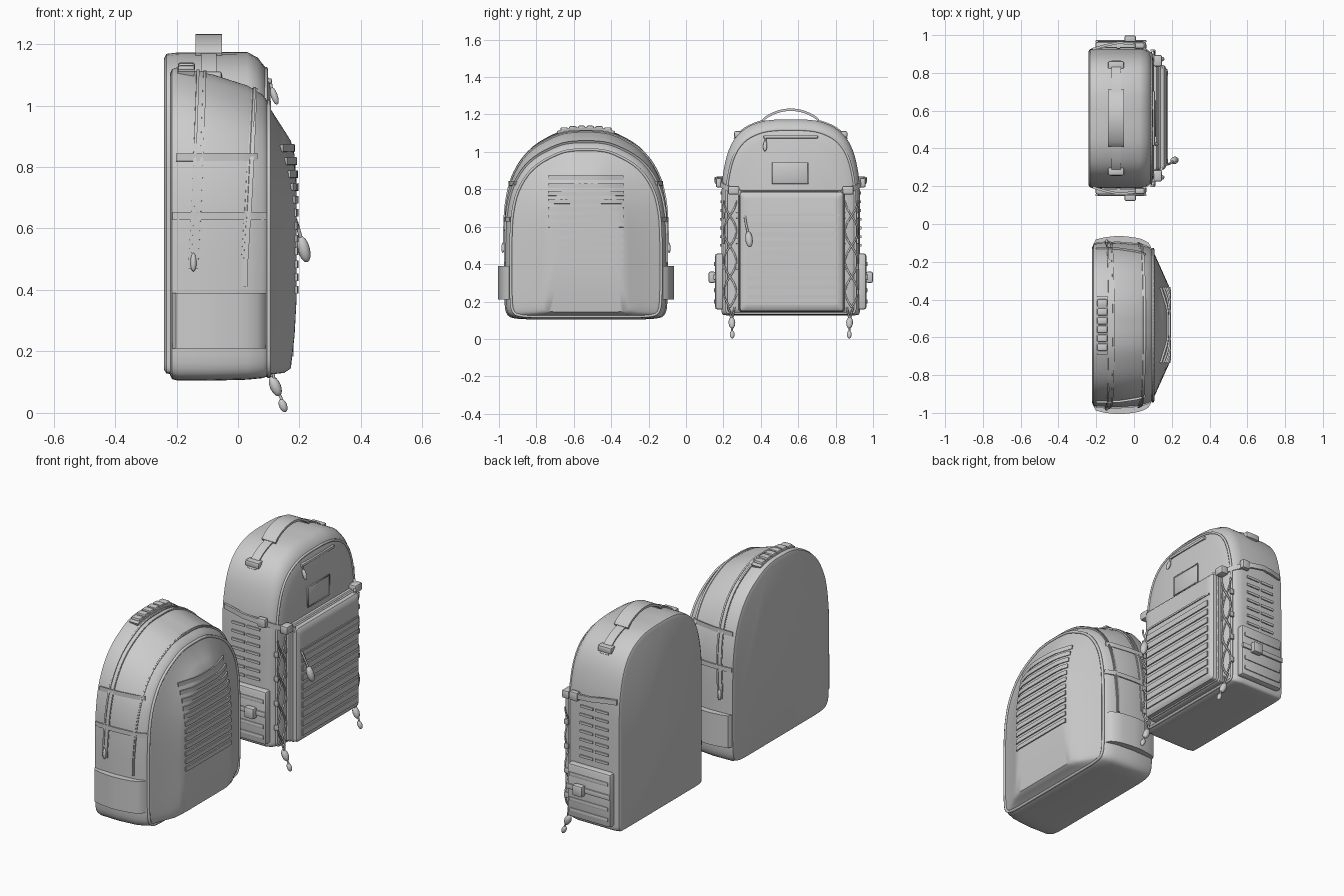
import bpy, bmesh, math
from mathutils import Vector as V
from mathutils.bvhtree import BVHTree

if "Cube" in bpy.data.objects:
    bpy.data.objects.remove(bpy.data.objects["Cube"])


def finish(name, bm, angle=40):
    bmesh.ops.recalc_face_normals(bm, faces=bm.faces[:])
    me = bpy.data.meshes.new(name)
    bm.to_mesh(me)
    for p in me.polygons:
        p.use_smooth = True
    me.set_sharp_from_angle(angle=math.radians(angle))
    ob = bpy.data.objects.new(name, me)
    bpy.context.collection.objects.link(ob)
    return ob


def outline(half, rounds=2):
    # corner-cut a half profile, then mirror it into a closed loop
    for _ in range(rounds):
        out = [half[0]]
        for (a, b), (c, d) in zip(half, half[1:]):
            out += [(a * .75 + c * .25, b * .75 + d * .25), (a * .25 + c * .75, b * .25 + d * .75)]
        half = out + [half[-1]]
    return half + [(-a, b) for a, b in half[-2:0:-1]]


def ring_pts(loop, cy, ring):
    x, w, z0, z1 = ring
    return [V((x, cy + a * w, z0 + b * (z1 - z0))) for a, b in loop]


def loft(name, loop, cy, rings):
    bm = bmesh.new()
    rs = [[bm.verts.new(p) for p in ring_pts(loop, cy, r)] for r in rings]
    n = len(loop)
    for r, q in zip(rs, rs[1:]):
        for i in range(n):
            bm.faces.new((r[i], r[(i + 1) % n], q[(i + 1) % n], q[i]))
    bm.faces.new(rs[0])
    bm.faces.new(rs[-1])
    bmesh.ops.recalc_face_normals(bm, faces=bm.faces[:])
    tree = BVHTree.FromBMesh(bm)
    finish(name, bm)
    bm.free()
    return tree


def drape(tree, origins, d):
    # project points onto a surface; d is a direction or a target function
    res = []
    for o in origins:
        hit = tree.ray_cast(V(o), (d(V(o)) if callable(d) else V(d)).normalized())
        if hit[0]:
            res.append((hit[0], hit[1]))
    return res


def strip(name, path, wd, w, t):
    # flat webbing: path of (point, normal), width along wd, thickness t (or t(k))
    bm, prev, wd = bmesh.new(), None, V(wd)
    for i, (p, n) in enumerate(path):
        th = t(i / (len(path) - 1)) if callable(t) else t
        cur = [bm.verts.new(p + wd * (s * w / 2) + n * h)
               for s, h in ((-1, -.006), (1, -.006), (1, th), (-1, th))]
        if prev:
            for k in range(4):
                bm.faces.new((prev[k], prev[(k + 1) % 4], cur[(k + 1) % 4], cur[k]))
        else:
            bm.faces.new(cur)
        prev = cur
    bm.faces.new(prev)
    finish(name, bm)


def box(name, c, size, bevel=.006):
    bm = bmesh.new()
    bmesh.ops.create_cube(bm, size=1)
    for v in bm.verts:
        v.co = V(c) + V([a * b for a, b in zip(v.co, size)])
    bmesh.ops.bevel(bm, geom=bm.edges[:], offset=bevel, segments=2, affect='EDGES', profile=.5)
    finish(name, bm)


def tube(name, pts, r, closed=False):
    cu = bpy.data.curves.new(name, 'CURVE')
    cu.dimensions, cu.bevel_depth, cu.bevel_resolution, cu.use_fill_caps = '3D', r, 1, True
    sp = cu.splines.new('POLY')
    sp.points.add(len(pts) - 1)
    for q, p in zip(sp.points, pts):
        q.co = (*p, 1)
    sp.use_cyclic_u = closed
    bpy.context.collection.objects.link(bpy.data.objects.new(name, cu))


def lobe(name, a, b, r):
    a, b = V(a), V(b)
    bm = bmesh.new()
    bmesh.ops.create_uvsphere(bm, u_segments=12, v_segments=8, radius=1)
    q = (b - a).to_track_quat('Z', 'Y')
    for v in bm.verts:
        v.co = (a + b) / 2 + q @ V((v.co.x * r, v.co.y * r, v.co.z * (b - a).length / 2))
    finish(name, bm)


def span(a, b, n):
    return [a + (b - a) * i / (n - 1) for i in range(n)]


# ---------- rounded bag ----------
C1 = -.535
arch1 = outline([(0, 0), (.5, 0), (.85, 0), (.98, .02), (1, .12), (1, .3), (1, .48), (.98, .63),
                 (.9, .77), (.7, .9), (.35, .985), (.15, 1), (0, 1)])
bag1 = loft("round_bag_body", arch1, C1, [
    (-.222, .41, .125, 1.10), (-.215, .428, .11, 1.118), (-.195, .435, .105, 1.125), (-.08, .438, .105, 1.10),
    (.03, .43, .108, 1.065), (.08, .415, .113, 1.035), (.10, .40, .12, 1.01), (.105, .385, .125, .99),
    (.15, .285, .13, .92), (.172, .235, .145, .885), (.184, .21, .25, .84), (.190, .18, .36, .76)])
tube("round_bag_piping", ring_pts(arch1, C1, (.10, .402, .12, 1.012)), .008, True)


def over_top(x0, x1, zend, n=70):
    # ray origins sweeping from one side over the top to the other
    a0 = math.atan2(zend - .5, .43)
    out = []
    for a in span(a0, math.pi - a0, n):
        k = max(0, math.sin(a))
        out.append((x0 + (x1 - x0) * k, C1 + 2 * math.cos(a), .5 + 2 * math.sin(a)))
    return out


def inward(o):
    return V((o.x, C1, .5)) - o


for i, off in enumerate((-.011, .011)):
    strip("rear_zip_rail_%d" % i, drape(bag1, over_top(-.145 + off, -.12 + off, .47), inward), (1, 0, 0), .009, .007)
strip("rear_zip_tape", drape(bag1, over_top(-.145, -.12, .47), inward), (1, 0, 0), .034, .003)
strip("front_zip_tape", drape(bag1, over_top(.022, .05, .41), inward), (1, 0, 0), .022, .004)
strip("front_zip_teeth", drape(bag1, over_top(.022, .05, .41), inward), (1, 0, 0), .008, .008)

for s in (-1, 1):
    for z, x0, x1 in ((.83, -.20, .06), (.64, -.21, .09)):
        strip("round_bag_side_strap", drape(bag1, [(x, C1 + s, z) for x in span(x0, x1, 12)], (0, -s, 0)),
              (0, 0, 1), .025, .007)
    strip("round_bag_side_pocket", drape(bag1, [(x, C1 + s, .30) for x in span(-.212, .088, 20)], (0, -s, 0)),
          (0, 0, 1), .18, lambda k: .004 + .03 * math.sin(math.pi * k) ** .4 if 0 < k < 1 else .004)
    lobe("rear_zip_pull", (-.145, C1 + s * .44, .52), (-.145, C1 + s * .445, .46), .01)

# front webbing ladder
for z in span(.40, .86, 12):
    strip("round_bag_webbing", drape(bag1, [(1, C1 + y, z) for y in span(-.2, .2, 13)], (-1, 0, 0)),
          (0, 0, 1), .024, .007)

# padded grab handle
strip("round_bag_handle", drape(bag1, [(-.17, C1 + y, 2) for y in span(-.15, .15, 16)], (0, 0, -1)),
      (1, 0, 0), .055, .012)
for p, n in drape(bag1, [(-.17, C1 + y, 2) for y in span(-.115, .115, 6)], (0, 0, -1)):
    box("handle_pad", p + n * .01, (.055, .04, .022), .008)

# ---------- tall bag ----------
C2 = .56
arch2 = outline([(0, 0), (.5, 0), (.92, 0), (1, .005), (1, .06), (1, .35), (1, .62), (.98, .73), (.89, .86),
                 (.72, .945), (.45, .99), (.2, 1), (0, 1)])
bag2 = loft("tall_bag_body", arch2, C2, [
    (-.24, .355, .14, 1.155), (-.233, .367, .128, 1.168), (-.2, .371, .125, 1.172), (.03, .371, .125, 1.174),
    (.065, .364, .128, 1.155), (.088, .348, .135, 1.125), (.094, .335, .14, 1.105), (.105, .305, .16, 1.07)])
tube("tall_bag_piping", ring_pts(arch2, C2, (.09, .345, .137, 1.12)), .007, True)

# front pocket in two layers
rect = outline([(0, 0), (.5, 0), (.88, 0), (1, 0), (1, .05), (1, .5), (1, .95), (1, 1), (.88, 1), (.5, 1), (0, 1)])
pocket = loft("front_pocket", rect, C2 + .005, [
    (.08, .275, .15, .785), (.09, .283, .143, .793), (.12, .283, .143, .793), (.129, .275, .15, .785),
    (.133, .268, .157, .778), (.14, .278, .147, .788), (.16, .275, .15, .785), (.170, .262, .163, .772),
    (.174, .24, .185, .75)])
tube("front_pocket_zip", ring_pts(rect, C2 + .005, (.133, .276, .149, .786)), .006, True)
front = (-1, 0, 0)
for z in span(.20, .61, 9):
    strip("pocket_webbing", drape(pocket, [(1, C2 + .005 + y, z) for y in span(-.245, .245, 13)], front),
          (0, 0, 1), .033, .007)
strip("pocket_flap_seam", drape(pocket, [(1, C2 + .005 + y, .662) for y in span(-.255, .255, 9)], front),
      (0, 0, 1), .01, .006)
tube("pocket_pull_cord", [(.175, .315, .655), (.19, .32, .62), (.21, .335, .55)], .006)
lobe("pocket_pull_tab", (.203, .332, .575), (.225, .342, .49), .02)

# upper front: patch panel and small zip
box("patch_panel", (.105, .558, .887), (.014, .19, .11), .005)
tube("patch_border", [(.112, .558 + a * .095, .887 + b * .055) for a, b in ((-1, -1), (1, -1), (1, 1), (-1, 1))],
     .004, True)
box("upper_zip", (.10, .56, 1.08), (.02, .29, .016), .004)
tube("upper_pull_cord", [(.105, .425, 1.08), (.112, .424, 1.04)], .005)
lobe("upper_pull_tab", (.108, .424, 1.06), (.128, .422, 1.003), .011)

# carry handle with anchors
hp = []
for k in span(-1, 1, 25):
    z = 1.165 + .06 * math.cos(k * math.pi / 2) ** .7 if abs(k) < 1 else 1.165
    hp.append((V((-.095, C2 + k * .15, z)), V((0, k * .4, 1)).normalized()))
strip("carry_handle", hp, (1, 0, 0), .085, .007)
for s in (-1, 1):
    strip("handle_webbing", drape(bag2, [(-.095, C2 + s * y, 2) for y in span(.14, .30, 10)], (0, 0, -1)),
          (1, 0, 0), .05, .007)
    for p, n in drape(bag2, [(-.095, C2 + s * .28, 2)], (0, 0, -1)):
        box("strap_anchor", p, (.085, .045, .035), .008)

for s in (-1, 1):
    side = lambda x, y, z: V((x, C2 + s * y, z))
    out = (0, -s, 0)
    # compression strap with buckle
    path = [side(-.22, .365, .855), side(-.15, .385, .855), side(-.08, .40, .85), side(.0, .392, .84),
            side(.05, .37, .825), side(.09, .34, .808), side(.12, .31, .795), side(.15, .26, .78)]
    strip("compression_strap", [(p, V((max(0, p.x * 6), s, 0)).normalized()) for p in path], (0, 0, 1), .028, .007)
    box("compression_buckle", side(.125, .305, .795), (.045, .06, .045), .008)
    box("strap_keeper", side(.03, .385, .835), (.05, .03, .05), .007)
    # side webbing
    for z in span(.50, .78, 7):
        for x0, x1 in ((-.17, -.09), (-.075, .005)):
            strip("side_webbing", drape(bag2, [(x, C2 + s, z) for x in span(x0, x1, 4)], out), (0, 0, 1), .014, .006)
    # side pocket with its strap and buckle
    box("side_pocket", side(-.07, .38, .307), (.27, .05, .30), .014)
    for z in (.20, .26, .40):
        box("side_pocket_webbing", side(-.07, .406, z), (.24, .008, .022), .003)
    box("side_pocket_strap", side(-.07, .407, .33), (.27, .012, .028), .003)
    box("side_pocket_buckle", side(-.02, .421, .33), (.06, .035, .06), .008)
    # elastic lacing on the front edge
    for m in (-1, 1):
        tube("lacing", [side(.108, .325 + m * .034 * math.sin(k * 3.5 * math.pi), .17 + .57 * k)
                        for k in span(0, 1, 50)], .005)
    for z in span(.25, .66, 4):
        for y in (.288, .358):
            box("lacing_loop", side(.099, y, z), (.025, .012, .03), .003)
    # hanging cord ends
    tube("cord_end", [side(.105, .335, .17), side(.112, .325, .14), side(.122, .315, .09), side(.148, .313, .03)], .005)
    tube("cord_end_return", [side(.105, .30, .17), side(.112, .308, .13), side(.122, .315, .09)], .005)
    lobe("cord_lock", side(.108, .316, .118), side(.135, .313, .055), .018)
    lobe("cord_knot", side(.138, .313, .045), side(.155, .313, .003), .013)
